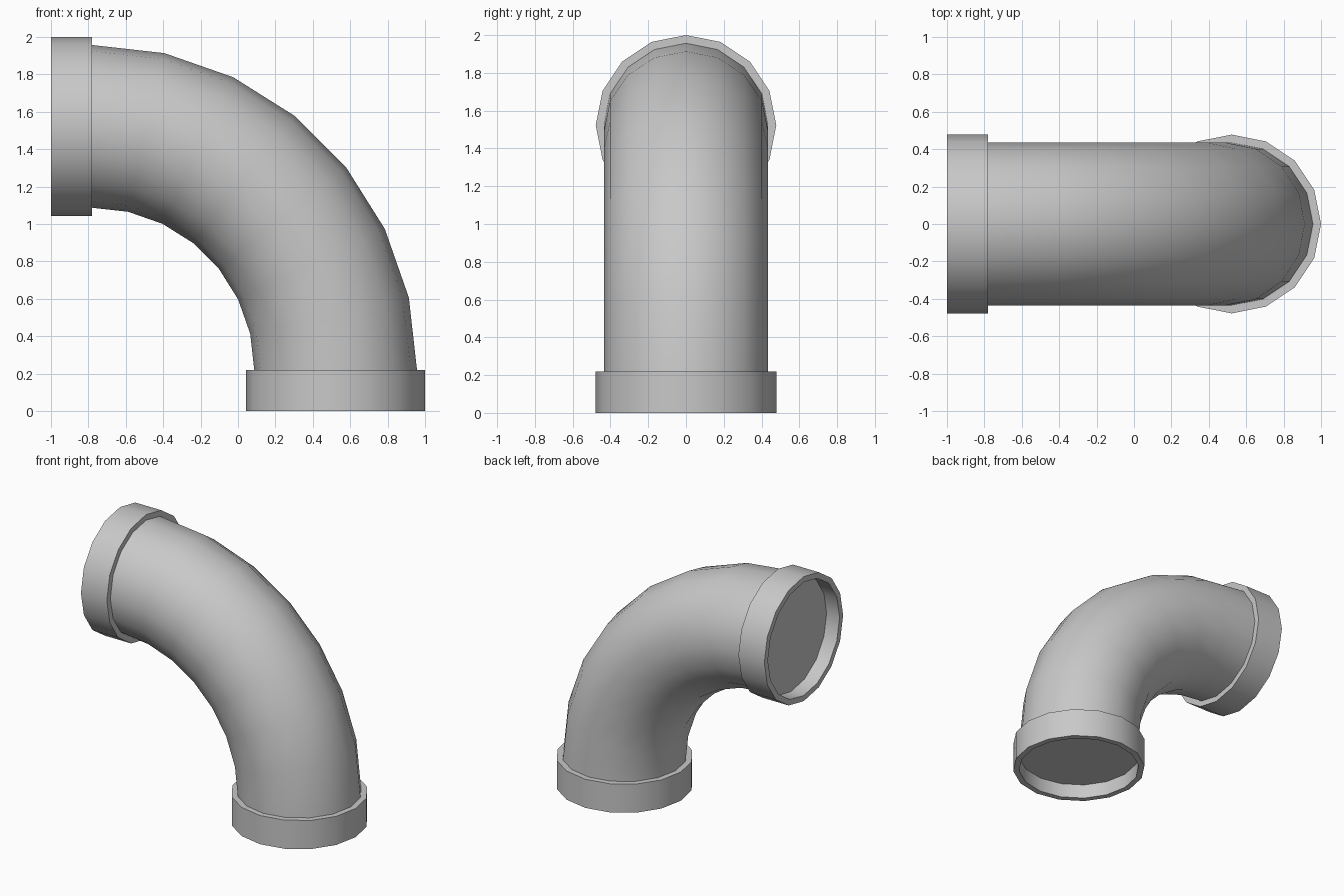
import bpy
import bmesh
from math import pi, sin, cos
from mathutils import Vector

SIDES = 16
BEND_STEPS = 7
BEND_RADIUS = 1.302
PIPE_R = 0.435
COLLAR_R = 0.478
COLLAR_H = 0.22
RECESS = 0.11
PIVOT = Vector((-1 + COLLAR_H, 0, COLLAR_H))

old = bpy.data.objects.get("Cube")
if old:
    bpy.data.objects.remove(old, do_unlink=True)

grey = bpy.data.materials.new("pipe grey")
grey.use_nodes = True
colour = (0.58, 0.58, 0.58, 1)
grey.diffuse_color = colour
grey.node_tree.nodes["Principled BSDF"].inputs["Base Color"].default_value = colour


def ring(bm, centre, outward, radius):
    """Circle of vertices in the plane of the outward direction and y."""
    side = Vector((0, 1, 0))
    steps = [2 * pi * i / SIDES for i in range(SIDES)]
    return [bm.verts.new(centre + radius * (outward * cos(a) + side * sin(a)))
            for a in steps]


def bridge(bm, rings):
    for a, b in zip(rings, rings[1:]):
        for i in range(SIDES):
            j = (i + 1) % SIDES
            bm.faces.new((a[i], a[j], b[j], b[i]))


def finish(bm, name):
    mesh = bpy.data.meshes.new(name)
    bm.to_mesh(mesh)
    bm.free()
    mesh.materials.append(grey)
    obj = bpy.data.objects.new(name, mesh)
    bpy.context.collection.objects.link(obj)
    bpy.ops.object.select_all(action='DESELECT')
    obj.select_set(True)
    bpy.context.view_layer.objects.active = obj
    bpy.ops.object.shade_smooth_by_angle(angle=pi / 5)


# Quarter-turn pipe, open where it joins the collars
bm = bmesh.new()
rings = []
for k in range(BEND_STEPS + 1):
    a = pi / 2 * k / BEND_STEPS
    out = Vector((cos(a), 0, sin(a)))
    rings.append(ring(bm, PIVOT + out * BEND_RADIUS, out, PIPE_R))
bridge(bm, rings)
# The faces on the outside of the bend must point away from the pivot
bm.faces.ensure_lookup_table()
bm.normal_update()
first = bm.faces[0]
if first.normal.dot(first.calc_center_median() - PIVOT) < 0:
    bmesh.ops.reverse_faces(bm, faces=bm.faces[:])
finish(bm, "pipe_bend")


# Collars: ledge, outer wall, rim, shallow bore and flat disc
def collar(name, out, along):
    start = PIVOT + out * BEND_RADIUS
    end = start + along * COLLAR_H
    floor = end - along * RECESS
    bm = bmesh.new()
    rings = [ring(bm, c, out, r) for c, r in (
        (start, PIPE_R), (start, COLLAR_R), (end, COLLAR_R),
        (end, PIPE_R), (floor, PIPE_R))]
    bridge(bm, rings)
    disc = bm.faces.new(rings[-1])
    bmesh.ops.recalc_face_normals(bm, faces=bm.faces[:])
    # The disc faces out of the opening
    bm.normal_update()
    if disc.normal.dot(along) < 0:
        bmesh.ops.reverse_faces(bm, faces=bm.faces[:])
    finish(bm, name)


x_axis, z_axis = Vector((1, 0, 0)), Vector((0, 0, 1))
collar("bottom_collar", x_axis, -z_axis)
collar("upper_collar", z_axis, -x_axis)
